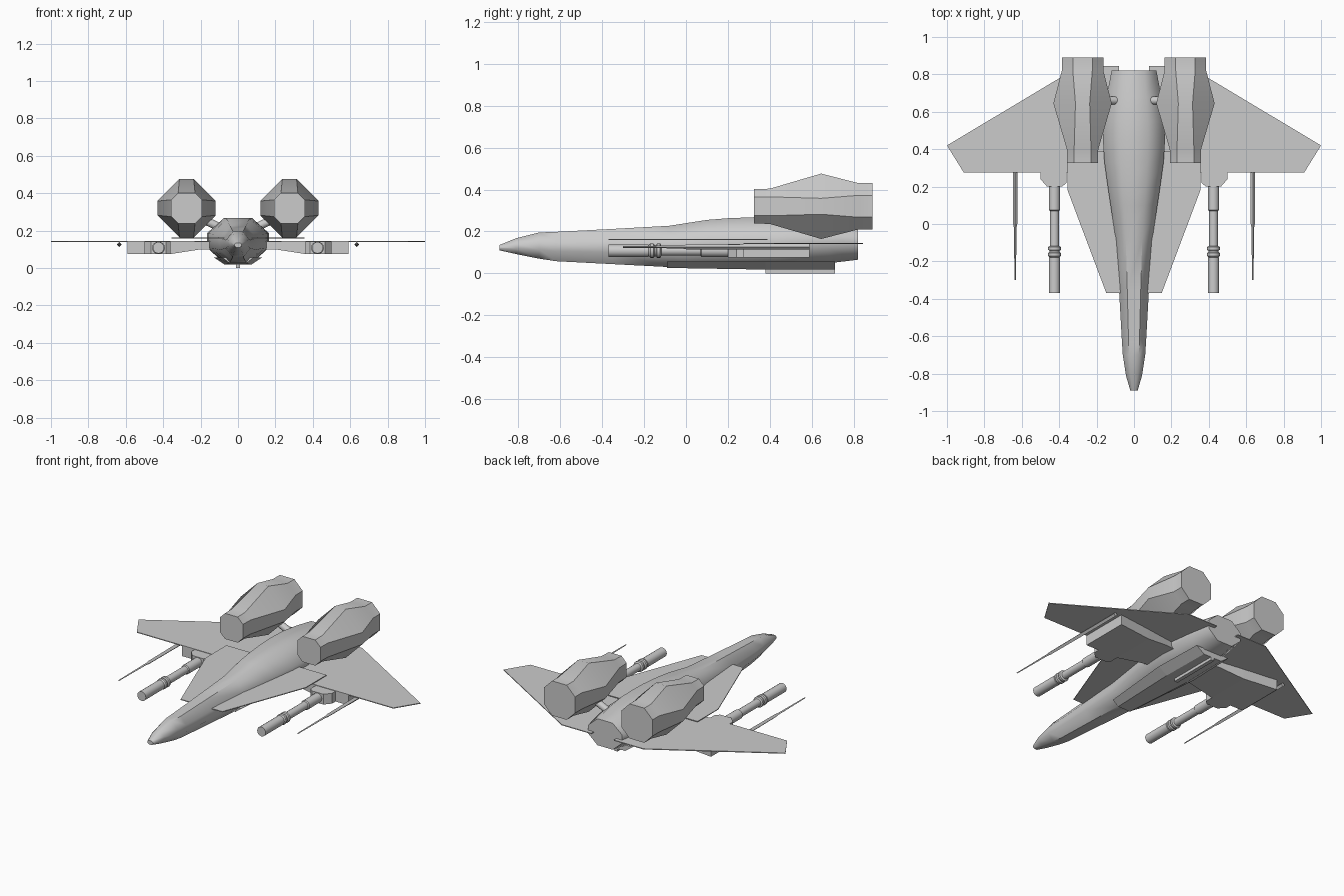
import bpy, bmesh, math
from mathutils import Vector

if "Cube" in bpy.data.objects:
    bpy.data.objects.remove(bpy.data.objects["Cube"])


def finish(name, bm, mirror=False, smooth=None):
    """Turn a bmesh into an object, optionally mirrored across x."""
    bmesh.ops.recalc_face_normals(bm, faces=bm.faces)
    me = bpy.data.meshes.new(name)
    bm.to_mesh(me)
    bm.free()
    ob = bpy.data.objects.new(name, me)
    bpy.context.collection.objects.link(ob)
    if smooth:
        bpy.ops.object.select_all(action='DESELECT')
        ob.select_set(True)
        bpy.context.view_layer.objects.active = ob
        bpy.ops.object.shade_smooth_by_angle(angle=math.radians(smooth))
    if mirror:
        ob.modifiers.new("mirror", 'MIRROR').use_mirror_merge = False
    return ob


def loft(name, rings, **kw):
    """Skin a list of equal-length point rings and cap both ends."""
    bm = bmesh.new()
    rows = [[bm.verts.new(p) for p in r] for r in rings]
    n = len(rows[0])
    for a, b in zip(rows, rows[1:]):
        for i in range(n):
            j = (i + 1) % n
            bm.faces.new((a[i], a[j], b[j], b[i]))
    bm.faces.new(rows[0])
    bm.faces.new(rows[-1])
    return finish(name, bm, **kw)


def octagon(y, cx, cz, hw, hh, flat_x, flat_z):
    """Chamfered rectangle in the xz plane."""
    q = [(flat_x, hh), (hw, flat_z), (hw, -flat_z), (flat_x, -hh),
         (-flat_x, -hh), (-hw, -flat_z), (-hw, flat_z), (-flat_x, hh)]
    return [(cx + x, y, cz + z) for x, z in q]


def plate(name, pts, z_low, z_high, **kw):
    """Prism over a plan outline; z_low may be a function of x."""
    low = z_low if callable(z_low) else (lambda x: z_low)
    return loft(name, [[(x, y, low(x)) for x, y in pts],
                       [(x, y, z_high) for x, y in pts]], **kw)


def turned(name, cx, cz, profile, sides, phase=0, **kw):
    """Lathe (y, radius) pairs along the y axis."""
    ang = [phase + 2 * math.pi * i / sides for i in range(sides)]
    return loft(name, [[(cx + r * math.cos(a), y, cz + r * math.sin(a)) for a in ang]
                       for y, r in profile], **kw)


# Fuselage: y, half width, bottom, top
hull = [(-.89, .02, .11, .135), (-.81, .043, .092, .168), (-.70, .06, .07, .195),
        (-.62, .065, .058, .198), (-.35, .08, .044, .212), (-.08, .098, .03, .227),
        (.10, .125, .026, .255), (.20, .14, .025, .263), (.33, .158, .025, .268),
        (.45, .166, .027, .268), (.55, .163, .034, .266), (.68, .146, .048, .255),
        (.82, .12, .065, .235)]
loft("fuselage", [octagon(y, 0, (lo + hi) / 2, w, (hi - lo) / 2, w * .45, (hi - lo) * .16)
                  for y, w, lo, hi in hull], smooth=50)

# Belly fairing and keel
loft("belly_fairing", [[(-t, y, .057), (t, y, .057), (b, y, z), (-b, y, z)]
                       for y, t, b, z in [(-.09, .085, .045, .026), (.38, .13, .07, .018),
                                          (.71, .12, .065, .018)]])
plate("keel", [(-.012, .38), (.012, .38), (.012, .71), (-.012, .71)], 0, .03)

# Main wings and raised forward wings
plate("wing", [(.08, .275), (.91, .275), (1, .42), (.39, .785), (.29, .845), (.08, .845)],
      .139, .144, mirror=True)
plate("fore_wing", [(.04, -.37), (.148, -.37), (.355, .18), (.355, .39), (.04, .39)],
      .158, .163, mirror=True)

# Under-wing weapon pods with a thinner inboard root
plate("pod", [(.36, .22), (.385, .2), (.465, .2), (.5, .24), (.5, .275), (.59, .275),
              (.59, .59), (.36, .562)], .075, .141, mirror=True)
plate("pod_root", [(.12, .30), (.20, .285), (.36, .275), (.36, .562), (.20, .54), (.12, .53)],
      lambda x: .10 if x < .3 else .075, .141, mirror=True)

# Cannons
turned("cannon", .425, .108,
       [(-.37, .03), (-.18, .03), (-.178, .026), (-.17, .034), (-.155, .034), (-.15, .027),
        (-.143, .027), (-.138, .034), (-.123, .034), (-.118, .024), (.07, .024),
        (.075, .03), (.22, .03)], 16, mirror=True, smooth=30)

# Slender outboard barrels
turned("outer_barrel", .635, .126, [(-.30, .004), (-.02, .007), (0, .011), (.275, .013), (.59, .013)],
       4, mirror=True)

# Engine nacelles: y, half size, flat half width
engine = [(.325, .082, .045), (.40, .084, .045), (.645, .156, .038), (.82, .111, .052), (.89, .111, .052)]
loft("engine", [octagon(y, .275, .32, r, r, f, f) for y, r, f in engine], mirror=True, smooth=40)

# Engine struts
a, b = Vector((.07, .66, .205)), Vector((.22, .66, .275))
side = Vector((0, 1, 0))
up = (b - a).normalized().cross(side)
loft("engine_strut", [[p + (side * math.cos(t) + up * math.sin(t)) * .022
                       for t in [2 * math.pi * i / 12 for i in range(12)]] for p in (a, b)],
     mirror=True, smooth=40)
